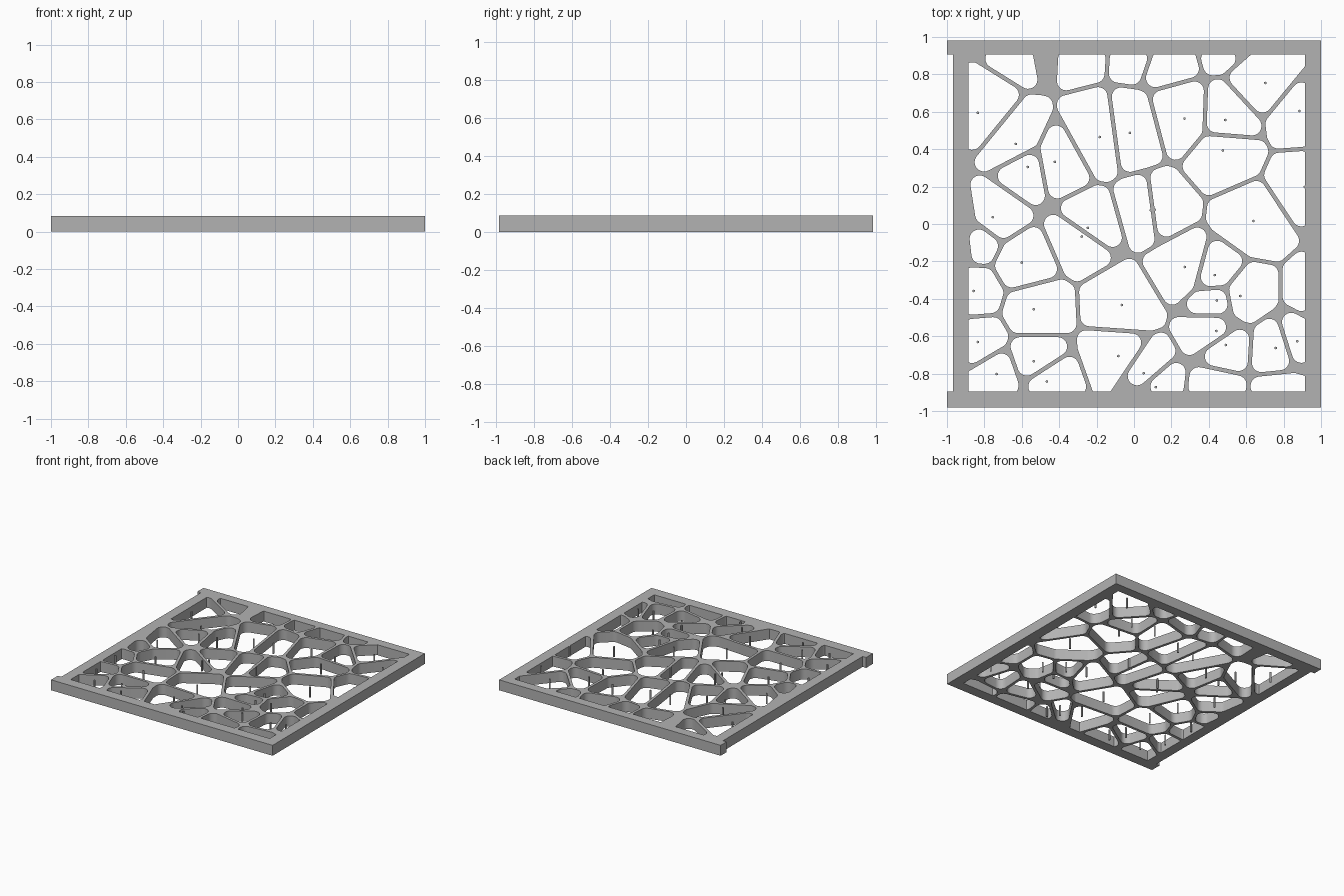
import bpy
import math
from mathutils import Vector

HEIGHT = 0.085
HALF_WALL = 0.011
CORNER = 0.05
ARC_STEP = math.radians(15)

# Cell centres in thousandths: those marked by a pin, and those near the frame
pinned = [(-835, 594), (-632, 428), (-568, 305), (-423, 332), (-183, 465), (-22, 487),
          (270, 564), (488, 556), (702, 754), (884, 604), (475, 393), (913, 198),
          (638, 16), (89, 73), (111, 76), (-755, 37), (-247, -21), (-279, -67),
          (-600, -206), (-857, -358), (-536, -455), (-65, -433), (272, -230),
          (432, -273), (568, -385), (443, -409), (440, -572), (491, -647),
          (758, -663), (873, -626), (-84, -706), (52, -797), (117, -872),
          (-536, -733), (-466, -842), (-734, -802), (-835, -631)]
unpinned = [(-589, 989), (-504, 1005), (-317, 995), (47, 973), (170, 930), (470, 1016),
            (999, -385), (785, -925), (435, -909), (-958, 5), (-846, -86), (-932, -96)]

scene = bpy.context.scene
default_cube = scene.objects.get("Cube")
if default_cube:
    bpy.data.objects.remove(default_cube, do_unlink=True)

grey = bpy.data.materials.new("plain grey")
grey.use_nodes = True
grey.diffuse_color = (0.45, 0.45, 0.45, 1)
grey.node_tree.nodes["Principled BSDF"].inputs["Base Color"].default_value = grey.diffuse_color


def rectangle(left, right, bottom, top):
    return [Vector(p) for p in ((left, bottom), (right, bottom), (right, top), (left, top))]


def tidy(poly):
    """Drop points that repeat their predecessor."""
    return [p for i, p in enumerate(poly) if (p - poly[i - 1]).length > 1e-5]


def clip(poly, normal, limit):
    """Keep the part of a convex polygon where normal . p <= limit."""
    result = []
    for i, b in enumerate(poly):
        a = poly[i - 1]
        da, db = normal.dot(a) - limit, normal.dot(b) - limit
        if da * db < 0:
            result.append(a.lerp(b, da / (da - db)))
        if db <= 0:
            result.append(b)
    return tidy(result)


def clip_to(poly, bounds):
    """Clip a convex polygon to a counter-clockwise one."""
    for i, b in enumerate(bounds):
        edge = (b - bounds[i - 1]).normalized()
        normal = Vector((edge.y, -edge.x))
        poly = clip(poly, normal, normal.dot(b))
    return poly


def rounded(poly, radius):
    """Grow a convex polygon outward with an arc around each corner."""
    result = []
    for i, p in enumerate(poly):
        before, after = p - poly[i - 1], poly[(i + 1) % len(poly)] - p
        start = math.atan2(-before.x, before.y)
        turn = (math.atan2(-after.x, after.y) - start) % math.tau
        steps = max(1, math.ceil(turn / ARC_STEP))
        for k in range(steps + 1):
            a = start + turn * k / steps
            result.append(p + radius * Vector((math.cos(a), math.sin(a))))
    return tidy(result)


# Openings: each cell is shrunk by the wall, rounded, and cut at the frame
centres = [Vector(c) / 1000 for c in pinned + unpinned]
inset = HALF_WALL + CORNER
cell_area = rectangle(-0.926 + inset, 0.956 - inset, -0.93 + inset, 0.945 - inset)
frame_inside = rectangle(-0.885, 0.913, -0.895, 0.905)
openings = []
for c in centres:
    cell = cell_area
    for other in centres:
        if other is not c and cell:
            normal = (other - c).normalized()
            cell = clip(cell, normal, normal.dot((c + other) / 2) - inset)
    if len(cell) > 2:
        hole = clip_to(rounded(cell, CORNER), frame_inside)
        if len(hole) > 2:
            openings.append(hole)

# Frame outline: the left bar stands in a little from the ends of the others
outline = [Vector(p) for p in ((-1, -0.982), (1, -0.982), (1, 0.982), (-1, 0.982),
                               (-1, 0.905), (-0.968, 0.905), (-0.968, -0.895), (-1, -0.895))]

# Panel: filled outline with openings, extruded and turned into a mesh
curve = bpy.data.curves.new("panel_profile", "CURVE")
curve.dimensions = "2D"
curve.fill_mode = "BOTH"
curve.extrude = HEIGHT / 2
for loop in [outline] + openings:
    spline = curve.splines.new("POLY")
    spline.points.add(len(loop) - 1)
    for point, p in zip(spline.points, loop):
        point.co = (p.x, p.y, 0, 1)
    spline.use_cyclic_u = True
profile = bpy.data.objects.new("panel_profile", curve)
scene.collection.objects.link(profile)
bpy.context.view_layer.update()
mesh = bpy.data.meshes.new_from_object(profile.evaluated_get(bpy.context.evaluated_depsgraph_get()))
bpy.data.objects.remove(profile, do_unlink=True)
panel = bpy.data.objects.new("cellular_panel", mesh)
panel.location.z = HEIGHT / 2
mesh.materials.clear()
mesh.materials.append(grey)
scene.collection.objects.link(panel)
bpy.ops.object.select_all(action="DESELECT")
panel.select_set(True)
bpy.context.view_layer.objects.active = panel
bpy.ops.object.shade_smooth_by_angle(angle=math.radians(30))

# Pins: one thin upright rod at each marked cell centre, sharing a mesh
bpy.ops.mesh.primitive_cylinder_add(vertices=12, radius=0.007, depth=HEIGHT)
first_pin = bpy.context.object
first_pin.data.materials.append(grey)
bpy.ops.object.shade_smooth_by_angle(angle=math.radians(40))
for i, c in enumerate(centres[:len(pinned)]):
    pin = first_pin if i == 0 else bpy.data.objects.new("pin", first_pin.data)
    pin.name = f"pin_{i + 1}"
    pin.location = (c.x, c.y, HEIGHT / 2)
    if i:
        scene.collection.objects.link(pin)
